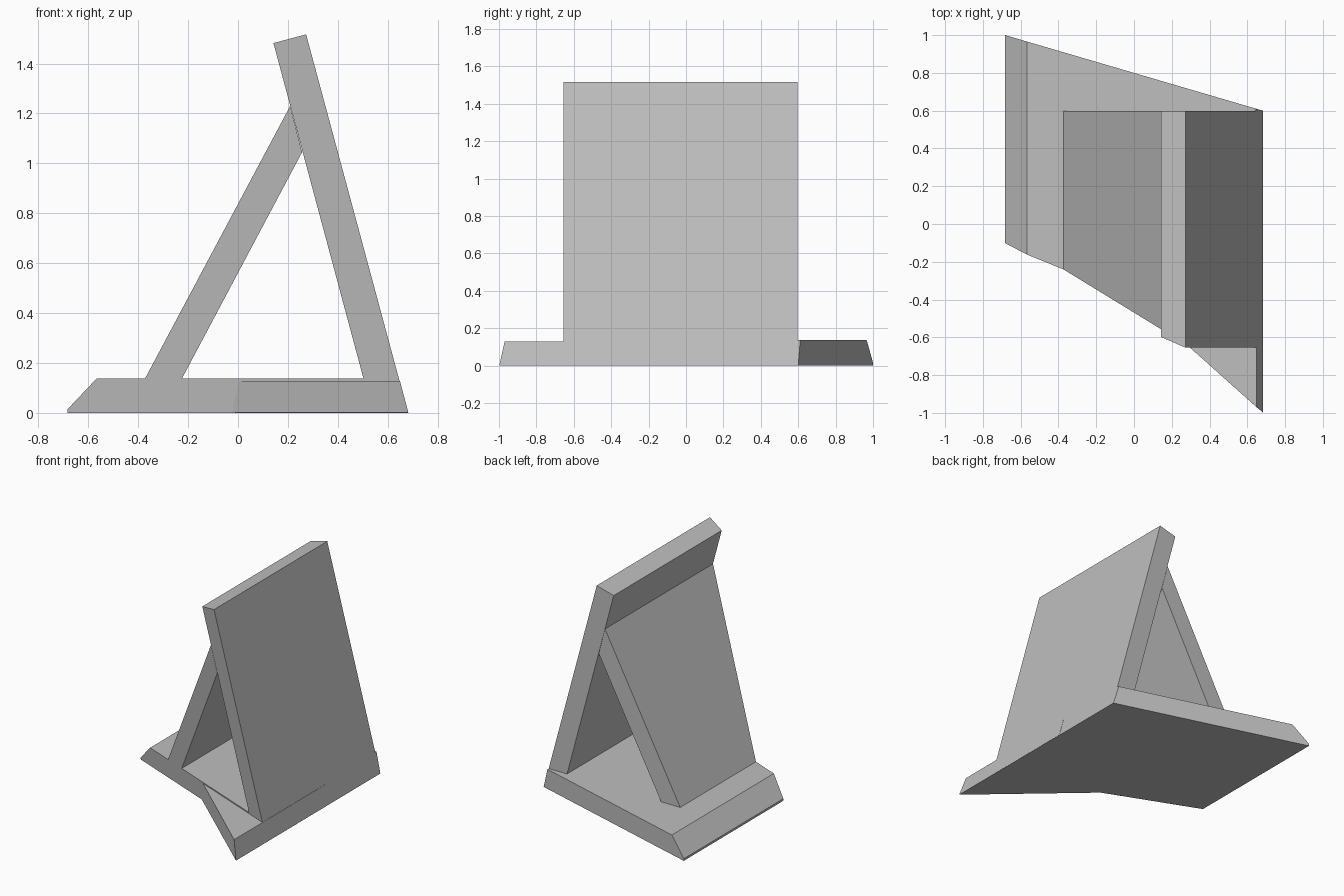
import bpy
import bmesh

cube = bpy.data.objects.get("Cube")
if cube:
    bpy.data.objects.remove(cube, do_unlink=True)

grey = bpy.data.materials.new("light grey")
grey.use_nodes = True
COLOUR = (0.52, 0.52, 0.52, 1)
grey.diffuse_color = COLOUR
grey.node_tree.nodes["Principled BSDF"].inputs["Base Color"].default_value = COLOUR


def loft(name, ring_a, ring_b):
    """Closed solid between two matching rings of points."""
    bm = bmesh.new()
    a = [bm.verts.new(p) for p in ring_a]
    b = [bm.verts.new(p) for p in ring_b]
    bm.faces.new(a)
    bm.faces.new(b[::-1])
    for i in range(len(a)):
        j = (i + 1) % len(a)
        bm.faces.new((a[j], a[i], b[i], b[j]))
    bmesh.ops.recalc_face_normals(bm, faces=bm.faces)
    mesh = bpy.data.meshes.new(name)
    bm.to_mesh(mesh)
    bm.free()
    mesh.materials.append(grey)
    obj = bpy.data.objects.new(name, mesh)
    bpy.context.collection.objects.link(obj)
    return obj


def near_side(x, z):
    # slanted side plane, receding with distance behind the leaning plate
    return -0.655 + 0.407 * (0.682 - 0.2695 * z - x)


def slab(name, profile, far_side):
    """Extrude an x-z profile along y between the two side planes."""
    loft(name,
         [(x, near_side(x, z), z) for x, z in profile],
         [(x, far_side(x), z) for x, z in profile])


def straight(x):
    return 0.597


def flared(x):
    return 0.6 + 0.293 * (0.682 - x)


# Base with chamfered rear edge and flared side
TOP = 0.137
slab("base", [(-0.683, 0), (-0.683, 0.015), (-0.567, TOP),
              (0.645, TOP), (0.682, 0)], flared)

# Leaning plate and its rear strut
slab("leaning_plate", [(0.645, TOP), (0.273, 1.517),
                       (0.142, 1.482), (0.503, TOP)], straight)
slab("rear_strut", [(-0.373, TOP), (0.209, 1.23),
                    (0.257, 1.045), (-0.225, TOP)], straight)

# Side foot that widens the stand at the front
inner = [(-0.1, -0.3), (-0.18, 0.06)]
loft("side_foot",
     [(x, y, 0.001) for x, y in [(0.683, 0.04), (0.683, -0.998)] + inner],
     [(x, y, 0.128) for x, y in [(0.649, 0.04), (0.649, -0.97)] + inner])
